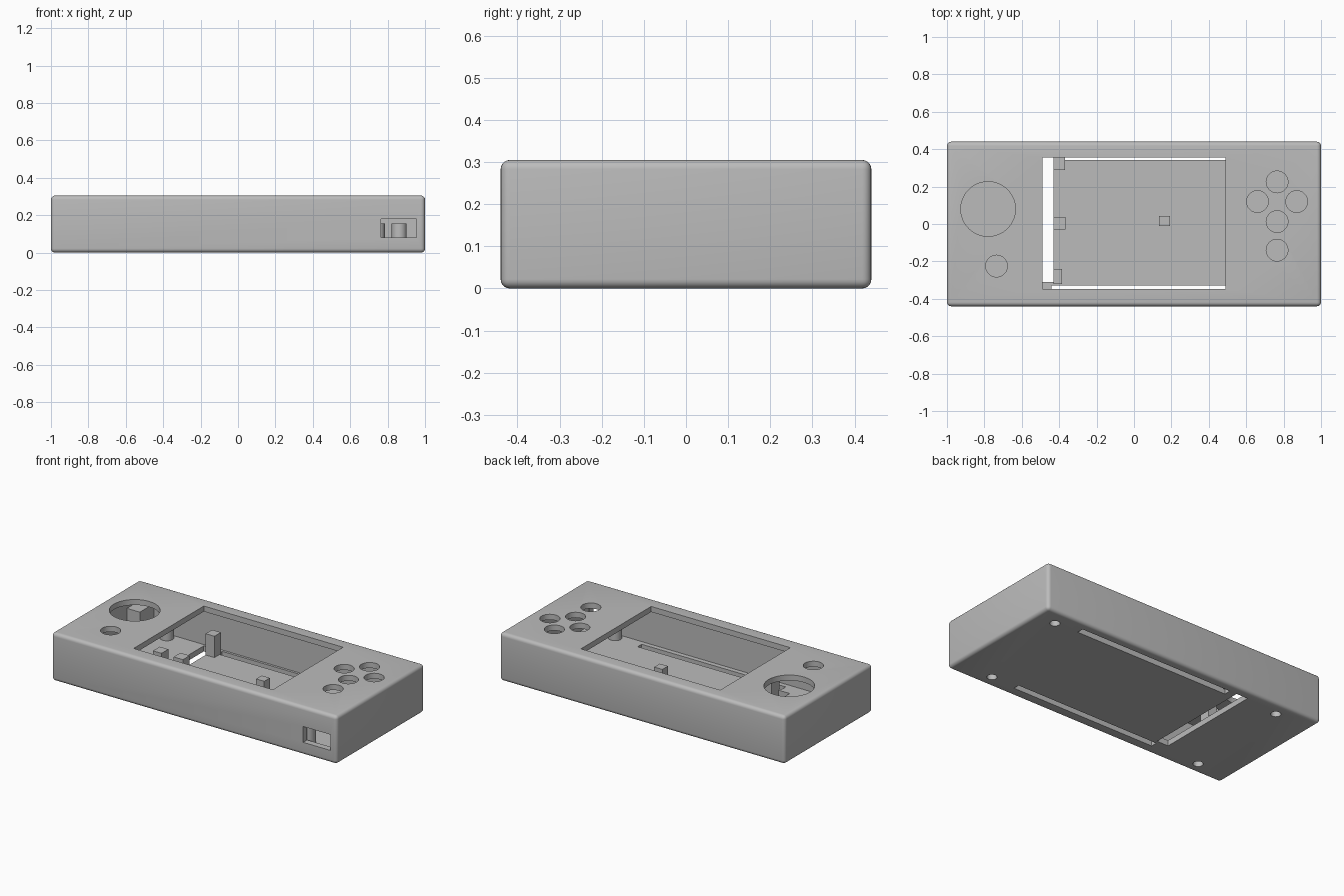
import bpy, bmesh, math
from mathutils import Matrix, Vector

if "Cube" in bpy.data.objects:
    bpy.data.objects.remove(bpy.data.objects["Cube"])

plastic = bpy.data.materials.new("grey plastic")
plastic.diffuse_color = (0.5, 0.5, 0.5, 1)
plastic.use_nodes = True
plastic.node_tree.nodes["Principled BSDF"].inputs["Base Color"].default_value = plastic.diffuse_color

H = 0.305          # case height
WALL, SKIN = 0.04, 0.035


def add_object(name, bm):
    mesh = bpy.data.meshes.new(name)
    bm.to_mesh(mesh)
    bm.free()
    mesh.materials.append(plastic)
    ob = bpy.data.objects.new(name, mesh)
    bpy.context.collection.objects.link(ob)
    return ob


def box(name, x0, x1, y0, y1, z0, z1, bevel=0):
    bm = bmesh.new()
    bmesh.ops.create_cube(bm, size=1)
    for v in bm.verts:
        v.co = Vector(((x0 + x1) / 2 + v.co.x * (x1 - x0),
                       (y0 + y1) / 2 + v.co.y * (y1 - y0),
                       (z0 + z1) / 2 + v.co.z * (z1 - z0)))
    if bevel:
        bmesh.ops.bevel(bm, geom=bm.edges[:], offset=bevel, segments=5,
                        profile=0.5, affect='EDGES')
    return add_object(name, bm)


def cylinder(name, x, y, r, z0, z1, sides=48):
    bm = bmesh.new()
    bmesh.ops.create_cone(bm, cap_ends=True, segments=sides, radius1=r, radius2=r,
                          depth=z1 - z0,
                          matrix=Matrix.Translation((x, y, (z0 + z1) / 2)))
    return add_object(name, bm)


def cut(target, cutter):
    cutter.hide_render = True
    mod = target.modifiers.new("cut", 'BOOLEAN')
    mod.operation, mod.solver, mod.object = 'DIFFERENCE', 'EXACT', cutter
    bpy.context.view_layer.objects.active = target
    bpy.ops.object.modifier_apply(modifier=mod.name)
    bpy.data.objects.remove(cutter)


def smooth(ob):
    bpy.ops.object.select_all(action='DESELECT')
    ob.select_set(True)
    bpy.context.view_layer.objects.active = ob
    bpy.ops.object.shade_smooth_by_angle(angle=math.radians(30))


# hollow rounded case
case = box("case", -1, 1, -0.44, 0.44, 0, H, 0.022)
cut(case, box("cavity", -1 + WALL, 1 - WALL, -0.44 + WALL, 0.44 - WALL,
              SKIN, H - SKIN))

# screen window, side port
cut(case, box("screen_window", -0.488, 0.488, -0.348, 0.355, 0.2, 0.4))
cut(case, box("port", 0.765, 0.955, -0.5, -0.38, 0.08, 0.18))

# floor slots
for x0, x1, y0, y1 in [(-0.51, -0.43, -0.31, 0.385),
                       (-0.38, 0.70, 0.342, 0.385),
                       (-0.44, 0.57, -0.37, -0.33)]:
    cut(case, box("slot", x0, x1, y0, y1, -0.1, 0.1))

# thumbstick and button holes in the lid
for x, y, r in [(-0.78, 0.08, 0.146), (-0.735, -0.225, 0.058),
                (0.765, 0.225, 0.058), (0.66, 0.12, 0.058),
                (0.87, 0.12, 0.058), (0.765, 0.013, 0.058),
                (0.765, -0.14, 0.058)]:
    cut(case, cylinder("hole", x, y, r, 0.2, 0.4, 64))

# screw posts, drilled from below
for i, (x, y) in enumerate([(0.862, 0.335), (0.745, -0.355),
                            (-0.745, 0.352), (-0.77, -0.357)]):
    post = cylinder(f"screw_post_{i}", x, y, 0.04, SKIN - 0.005, 0.155)
    for part in (case, post):
        cut(part, cylinder("drill", x, y, 0.029, -0.1, 0.12))
    smooth(post)
smooth(case)

# locating pegs on the floor
for i, (x0, x1, y0, y1, top) in enumerate([
        (-0.43, -0.368, 0.29, 0.355, 0.17),
        (-0.43, -0.365, -0.03, 0.038, 0.145),
        (-0.575, -0.515, -0.03, 0.038, 0.145),
        (-0.43, -0.385, -0.32, -0.24, 0.145),
        (0.135, 0.192, -0.012, 0.044, 0.15)]):
    box(f"locating_peg_{i}", x0, x1, y0, y1, SKIN - 0.005, top)

# corner block beside the thumbstick
box("corner_block", -0.965, -0.87, 0.26, 0.405, SKIN - 0.005, 0.2)
